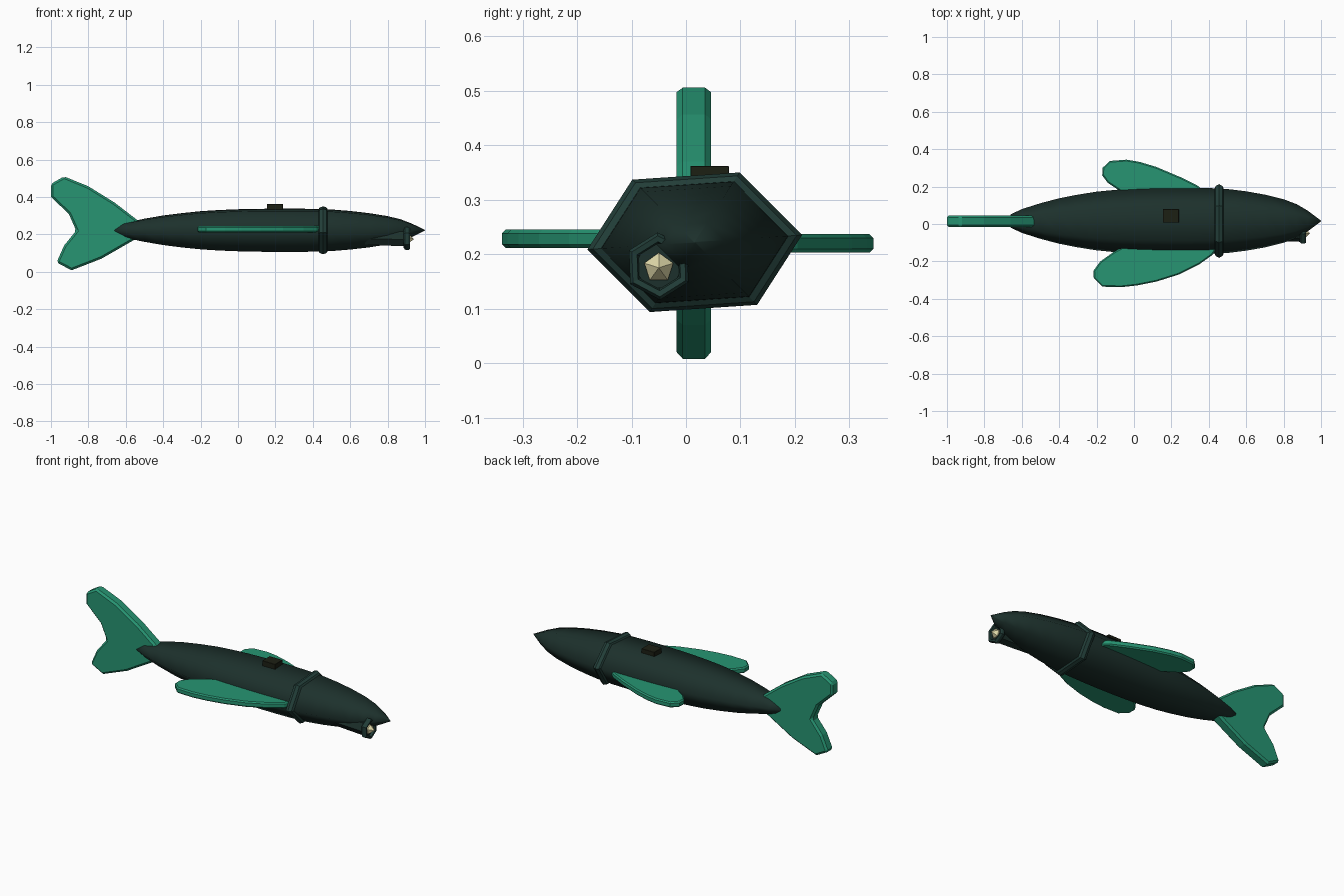
import bpy, bmesh, math
from mathutils import Vector

if "Cube" in bpy.data.objects:
    bpy.data.objects.remove(bpy.data.objects["Cube"])


def material(name, rgb):
    m = bpy.data.materials.new(name)
    m.diffuse_color = (*rgb, 1)
    m.use_nodes = True
    m.node_tree.nodes["Principled BSDF"].inputs["Base Color"].default_value = m.diffuse_color
    return m


HULL = material("dark_hull", (0.012, 0.030, 0.025))
TRIM = material("trim", (0.016, 0.048, 0.040))
FIN = material("green_fin", (0.02, 0.30, 0.17))
BOX = material("dark_box", (0.012, 0.014, 0.007))
PALE = material("pale_tip", (0.75, 0.70, 0.40))


def finish(bm, name, mat, smooth=False):
    bmesh.ops.recalc_face_normals(bm, faces=bm.faces)
    me = bpy.data.meshes.new(name)
    bm.to_mesh(me)
    bm.free()
    for p in me.polygons:
        p.use_smooth = smooth
    me.materials.append(mat)
    ob = bpy.data.objects.new(name, me)
    bpy.context.collection.objects.link(ob)
    return ob


def loft(name, mat, profile, cy, cz, sy, sz, sides=6, turn=5.4, smooth=False, loop=False):
    """Rings of (x, radius) along the x axis."""
    bm = bmesh.new()
    rings = []
    for x, r in profile:
        ring = []
        for k in range(sides):
            a = math.radians(turn) + k * math.tau / sides
            ring.append(bm.verts.new((x, cy + sy * r * math.cos(a), cz + sz * r * math.sin(a))))
        rings.append(ring)
    pairs = list(zip(rings, rings[1:]))
    if loop:
        pairs.append((rings[-1], rings[0]))
    for a, b in pairs:
        for k in range(sides):
            j = (k + 1) % sides
            bm.faces.new((a[k], a[j], b[j], b[k]))
    if not loop:
        bm.faces.new(rings[0])
        bm.faces.new(rings[-1])
    return finish(bm, name, mat, smooth)


def plate(name, mat, points, thickness, bevel):
    """Extrude a closed outline of 3D points and bevel its rims."""
    bm = bmesh.new()
    f = bm.faces.new([bm.verts.new(p) for p in points])
    ext = bmesh.ops.extrude_face_region(bm, geom=[f])
    verts = [g for g in ext["geom"] if isinstance(g, bmesh.types.BMVert)]
    bmesh.ops.translate(bm, verts=verts, vec=Vector(thickness))
    ob = finish(bm, name, mat)
    mod = ob.modifiers.new("bevel", 'BEVEL')
    mod.width = bevel
    mod.segments = 1
    mod.limit_method = 'ANGLE'
    mod.angle_limit = math.radians(50)
    return ob


CY, CZ = 0.016, 0.222

# Tapered six-sided body
loft("body", HULL,
     [(-0.66, .20), (-0.60, .36), (-0.50, .54), (-0.40, .69), (-0.30, .80), (-0.20, .89),
      (-0.10, .945), (0, .98), (0.1, 1), (0.2, 1.01), (0.3, 1.01), (0.4, 1.0), (0.5, .97),
      (0.6, .90), (0.7, .80), (0.8, .66), (0.87, .51), (0.93, .31), (1.0, .01)],
     CY, CZ, 0.177, 0.126, smooth=True)

# Raised collar around the body
loft("collar", TRIM,
     [(0.43, .87), (0.437, .95), (0.455, 1), (0.473, .95), (0.48, .87), (0.455, .82)],
     CY, CZ, 0.198, 0.141, loop=True)

# Tail fin
tail = [(-1, .47), (-.93, .51), (-.80, .457), (-.66, .37), (-.53, .27), (-.50, .225),
        (-.53, .185), (-.73, .07), (-.89, .008), (-.97, .05), (-.93, .14),
        (-.865, .22), (-.905, .31), (-1, .40)]
plate("tail_fin", FIN, [(x, -.017, z) for x, z in tail], (0, .063, 0), .011)

# Side fins
left = [(.38, .17), (.34, .205), (.25, .25), (.12, .305), (.03, .332), (-.04, .344), (-.13, .337),
        (-.168, .30), (-.17, .26), (-.14, .22), (-.08, .18), (0, .12), (.3, .12)]
right = [(.45, -.12), (.42, -.165), (.35, -.215), (.24, -.27), (.12, -.308), (.02, -.328),
         (-.07, -.338), (-.17, -.335), (-.215, -.29), (-.217, -.25), (-.18, -.20),
         (-.11, -.15), (0, -.09), (.3, -.09)]
plate("left_fin", FIN, [(x, y, .203) for x, y in left], (0, 0, .034), .007)
plate("right_fin", FIN, [(x, y, .211) for x, y in right], (0, 0, .034), .007)

# Small box on the back
plate("back_box", BOX, [(.155, .008, .32), (.24, .008, .32), (.24, .079, .32), (.155, .079, .32)],
      (0, 0, .042), .001)

# Nozzle under the nose: tube, rim and pale tip
NY, NZ = -0.05, 0.178
loft("nozzle_tube", HULL, [(0.68, .036), (0.80, .042), (0.905, .046)], NY, NZ, 1, 1, smooth=False)
loft("nozzle_rim", TRIM,
     [(0.885, .050), (0.893, .060), (0.91, .062), (0.92, .056), (0.918, .045), (0.895, .040)],
     NY, NZ, 1, 1, turn=32, loop=True)
loft("nozzle_tip", PALE, [(0.89, .028), (0.912, .028), (0.94, .001)], NY, NZ - .003, 1, 1,
     sides=5, turn=90)
